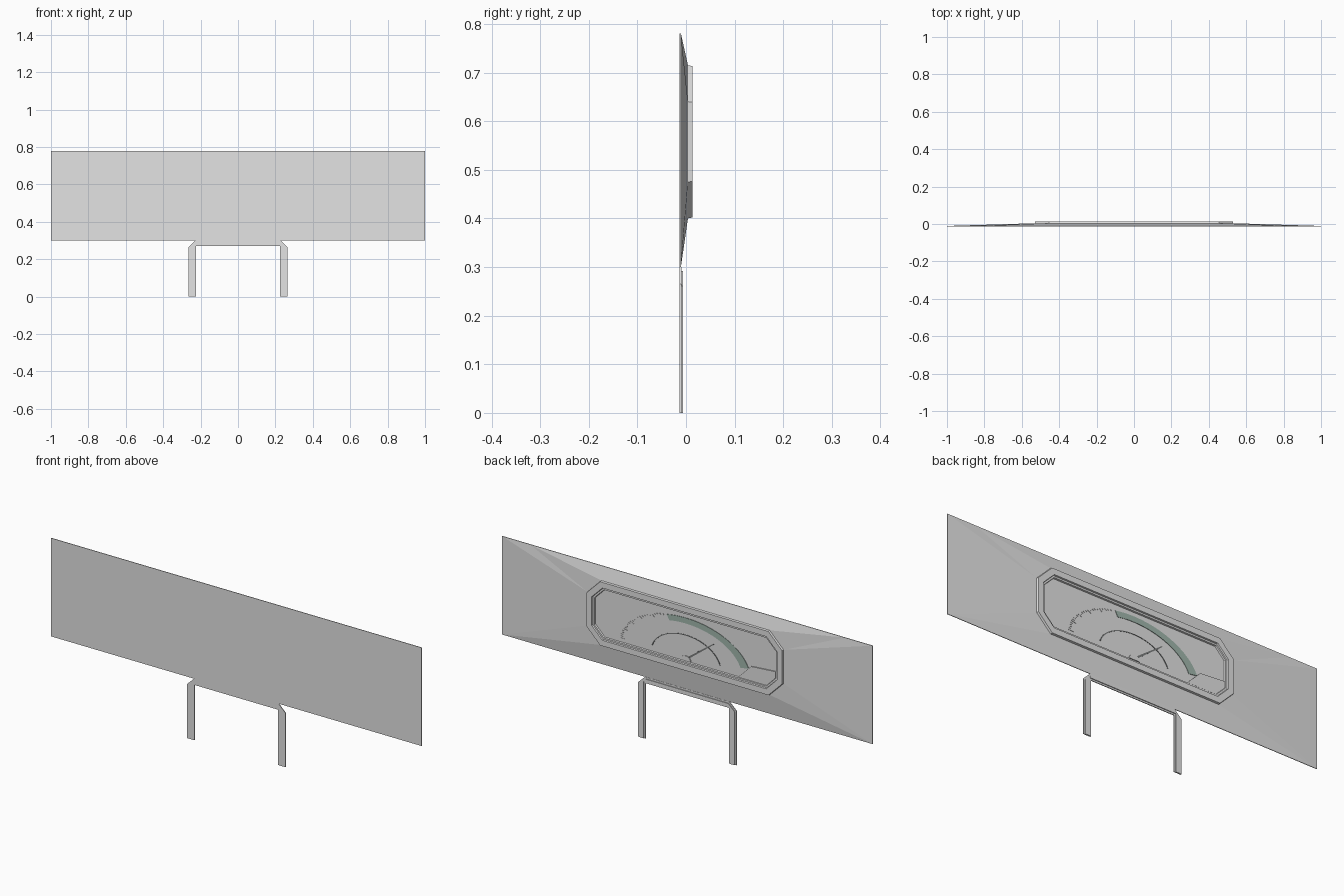
import bpy, bmesh, math

cube = bpy.data.objects.get("Cube")
if cube:
    bpy.data.objects.remove(cube, do_unlink=True)


def material(name, rgb):
    m = bpy.data.materials.new(name)
    m.use_nodes = True
    m.diffuse_color = (*rgb, 1)
    m.node_tree.nodes["Principled BSDF"].inputs["Base Color"].default_value = (*rgb, 1)
    return m


GREY = material("panel light grey", (0.77, 0.77, 0.77))
GREEN = material("pale grey green", (0.36, 0.48, 0.42))
DARK = material("dark grey", (0.2, 0.21, 0.21))


def finish(name, bm, mat):
    bmesh.ops.remove_doubles(bm, verts=bm.verts, dist=0.00005)
    bmesh.ops.recalc_face_normals(bm, faces=bm.faces)
    mesh = bpy.data.meshes.new(name)
    bm.to_mesh(mesh)
    bm.free()
    mesh.materials.append(mat)
    obj = bpy.data.objects.new(name, mesh)
    bpy.context.collection.objects.link(obj)
    return obj


def add_face(bm, points):
    return bm.faces.new([bm.verts.new(p) for p in points])


def add_plate(bm, outline, y0, y1):
    """Extrude a convex (x, z) outline from y0 to y1."""
    add_face(bm, [(x, y0, z) for x, z in outline])
    add_face(bm, [(x, y1, z) for x, z in outline])
    for (ax, az), (bx, bz) in zip(outline, outline[1:] + outline[:1]):
        add_face(bm, [(ax, y0, az), (bx, y0, bz), (bx, y1, bz), (ax, y1, az)])


def plate(name, outline, y0, y1, mat):
    bm = bmesh.new()
    add_plate(bm, outline, y0, y1)
    return finish(name, bm, mat)


def octagon(d):
    """Bezel outline moved inward by d."""
    k = d * math.tan(math.pi / 8)
    half = [(0.455 - k, 0.715 - d), (0.53 - d, 0.64 - k),
            (0.53 - d, 0.475 + k), (0.455 - k, 0.40 + d)]
    return half + [(-x, z) for x, z in reversed(half)]


# Panel: flat front, thin rim, faceted back rising to the bezel
FRONT, RIM, SHOULDER = -0.0135, -0.0105, 0.004
A, B, C, D = [(x, SHOULDER, z) for x, z in octagon(0)[:4]]
P, Q, R, S, T = [(x, RIM, z) for x, z in
                 [(0.85, 0.78), (1, 0.78), (1, 0.6), (1, 0.30), (0.62, 0.30)]]


def flip(p):
    return (-p[0], p[1], p[2])


def front(p):
    return (p[0], FRONT, p[2])


bm = bmesh.new()
for tri in [(A, P, B), (P, Q, B), (Q, R, B), (R, C, B), (R, S, C), (S, D, C), (S, T, D)]:
    add_face(bm, tri)
    add_face(bm, [flip(p) for p in tri])
add_face(bm, [A, P, flip(P), flip(A)])
add_face(bm, [D, T, flip(T), flip(D)])
rim = [P, Q, R, S, T]
rim += [flip(p) for p in reversed(rim)]
for a, b in zip(rim, rim[1:] + rim[:1]):
    add_face(bm, [a, b, front(b), front(a)])
add_face(bm, [front(p) for p in rim])

# Stepped bezel and recessed dial face, continuing the panel back
steps = [(0, SHOULDER), (0.002, 0.0135), (0.030, 0.0135), (0.032, 0.007),
         (0.040, 0.007), (0.042, 0.0)]
for (d0, y0), (d1, y1) in zip(steps, steps[1:]):
    outer = [(x, y0, z) for x, z in octagon(d0)]
    inner = [(x, y1, z) for x, z in octagon(d1)]
    for i in range(8):
        j = (i + 1) % 8
        add_face(bm, [outer[i], outer[j], inner[j], inner[i]])
add_face(bm, [(x, 0.0, z) for x, z in octagon(0.042)])
finish("display_panel", bm, GREY)

# Dial markings: elliptical bands on the recessed face
HUB_Z = 0.445


def ellipse(angle, rx, rz):
    a = math.radians(angle)
    return (rx * math.cos(a), HUB_Z + rz * math.sin(a))


def arc(name, rx, rz, inner, start, end, mat, depth):
    n = 32
    angles = [start + (end - start) * i / n for i in range(n + 1)]
    bm = bmesh.new()
    for a, b in zip(angles, angles[1:]):
        add_plate(bm, [ellipse(a, rx, rz), ellipse(b, rx, rz),
                       ellipse(b, rx * inner, rz * inner),
                       ellipse(a, rx * inner, rz * inner)], -0.001, depth)
    return finish(name, bm, mat)


arc("green_zone", 0.35, 0.208, 0.87, 73, 166, GREEN, 0.002)
arc("inner_scale", 0.19, 0.125, 0.97, 12, 168, DARK, 0.0015)

bm = bmesh.new()
for i in range(25):
    t = 4 + i * 2.7
    size = 0.93 if i % 5 == 0 else 0.97
    add_plate(bm, [ellipse(t, 0.355, 0.21), ellipse(t + 0.9, 0.355, 0.21),
                   ellipse(t + 0.9, 0.355 * size, 0.21 * size),
                   ellipse(t, 0.355 * size, 0.21 * size)], -0.001, 0.0015)
finish("scale_ticks", bm, GREY)

# Needle and hub
plate("needle", [(0.004, HUB_Z + 0.01), (-0.004, HUB_Z + 0.004),
                 (-0.152, 0.563), (-0.149, 0.567)], 0.001, 0.003, DARK)
plate("needle_hub", [ellipse(15 * i, 0.028, 0.024) for i in range(13)],
      -0.001, 0.004, GREY)

# Raised plate in the lower corner of the dial
plate("corner_plate", [(-0.285, 0.442), (-0.355, 0.512), (-0.488, 0.522),
                       (-0.488, 0.492), (-0.438, 0.442)], -0.001, 0.005, GREY)


# Chamfered stand with a narrower rib behind, built from convex pieces
def stand(name, inset, y0, y1):
    o, i, t, b = 0.265 - inset, 0.225 + inset, 0.30 - inset, 0.27 + inset
    shoulder, top = (o, 0.265 - inset / 2), (0.228 - inset / 2, t)
    bm = bmesh.new()
    for s in (1, -1):
        for piece in ([(i, 0), (o, 0), shoulder, (i, b)],
                      [(i, b), shoulder, top],
                      [(0, b), (i, b), top, (0, t)]):
            add_plate(bm, [(s * x, z) for x, z in piece], y0, y1)
    return finish(name, bm, GREY)


stand("stand_front", 0, FRONT, -0.0095)
stand("stand_rib", 0.008, -0.0095, -0.006)
